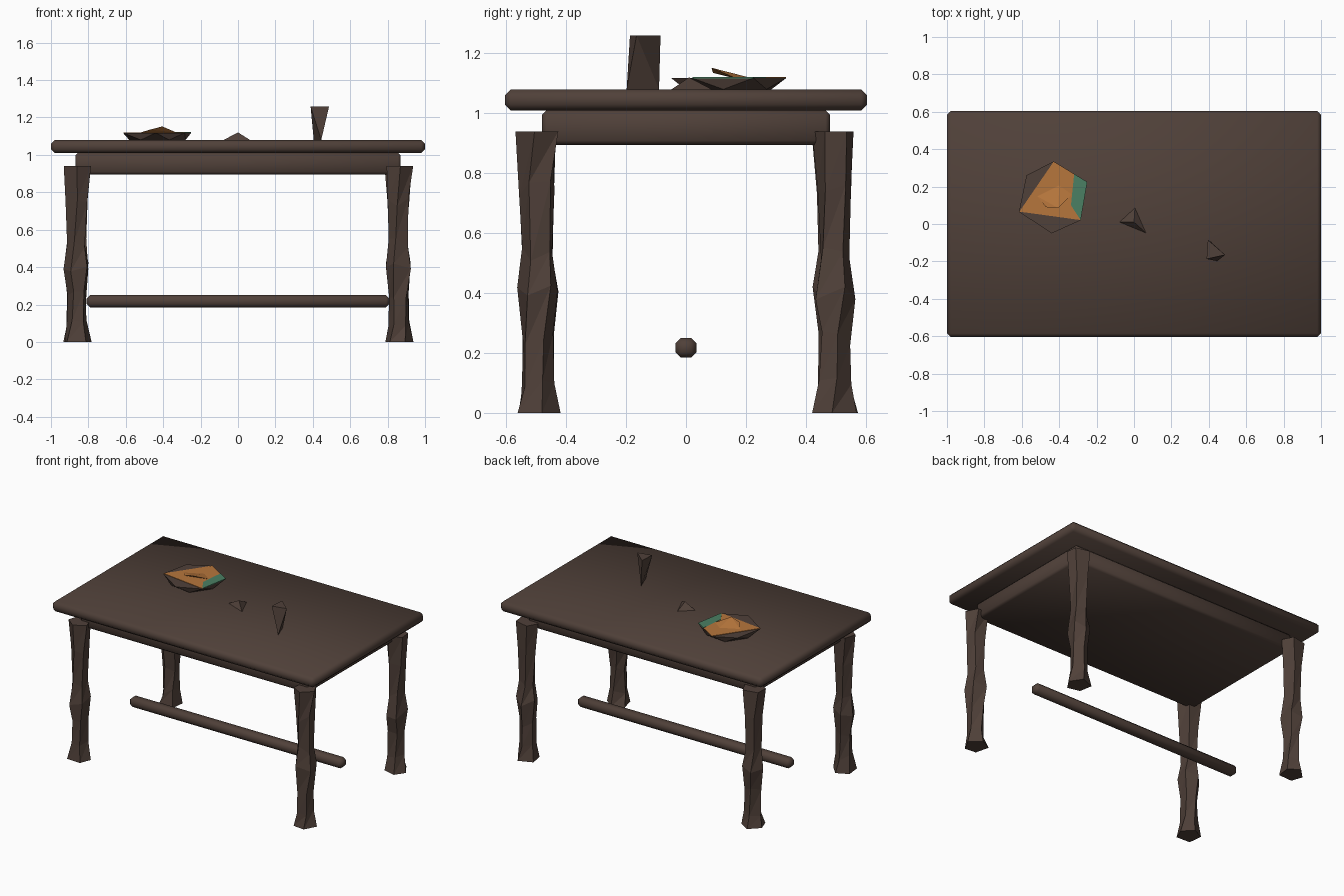
import bpy, bmesh, math, random
from mathutils import Vector

if "Cube" in bpy.data.objects:
    bpy.data.objects.remove(bpy.data.objects["Cube"])

random.seed(4)


def material(name, rgb):
    m = bpy.data.materials.new(name)
    m.diffuse_color = (*rgb, 1)
    m.use_nodes = True
    m.node_tree.nodes["Principled BSDF"].inputs["Base Color"].default_value = m.diffuse_color
    return m


WOOD = material("dark wood", (0.080, 0.052, 0.041))
ORANGE = material("roast orange", (0.47, 0.18, 0.045))
GREEN = material("leaf green", (0.07, 0.215, 0.125))


def finish(name, bm, mat, smooth=False):
    bmesh.ops.recalc_face_normals(bm, faces=bm.faces)
    for f in bm.faces:
        f.smooth = smooth
    me = bpy.data.meshes.new(name)
    bm.to_mesh(me)
    bm.free()
    me.materials.append(mat)
    ob = bpy.data.objects.new(name, me)
    bpy.context.collection.objects.link(ob)
    return ob


def chamfered_box(name, size, z0, z1, bevel):
    bm = bmesh.new()
    bmesh.ops.create_cube(bm, size=1)
    for v in bm.verts:
        v.co = Vector((v.co.x * size[0], v.co.y * size[1],
                       z0 + (v.co.z + 0.5) * (z1 - z0)))
    bmesh.ops.bevel(bm, geom=bm.edges[:], offset=bevel, segments=1,
                    affect='EDGES', profile=0.5)
    return finish(name, bm, WOOD, smooth=True)


def hull(name, points, mat):
    bm = bmesh.new()
    for p in points:
        bm.verts.new(p)
    bmesh.ops.convex_hull(bm, input=bm.verts[:])
    return finish(name, bm, mat)


def slab(name, outline, z0, z1, mat):
    return hull(name, [(x, y, z) for z in (z0, z1) for x, y in outline], mat)


# Table top, apron block and stretcher bar
chamfered_box("table_top", (2.0, 1.21), 1.01, 1.08, 0.02)
chamfered_box("apron", (1.74, 0.96), 0.895, 1.01, 0.014)
chamfered_box("stretcher", (1.62, 0.07), 0.185, 0.25, 0.018)

# Rough, faceted turned legs: height, radius
PROFILE = [(0, .077), (.10, .056), (.25, .054), (.40, .071),
           (.53, .052), (.75, .060), (.94, .075)]
SIDES = 5


def leg(name, cx, cy):
    bm = bmesh.new()
    rings = []
    start = random.uniform(0, math.tau)
    last = len(PROFILE) - 1
    for i, (z, r) in enumerate(PROFILE):
        ring = []
        for k in range(SIDES):
            a = start + i * 0.12 + math.tau * (k + random.uniform(-.12, .12)) / SIDES
            dz = random.uniform(-.025, .025) if 0 < i < last else 0
            rr = r * random.uniform(.97, 1.05)
            ring.append(bm.verts.new((cx + rr * math.cos(a), cy + rr * math.sin(a), z + dz)))
        rings.append(ring)
    for lo, hi in zip(rings, rings[1:]):
        for k in range(SIDES):
            n = (k + 1) % SIDES
            bm.faces.new((lo[k], lo[n], hi[n]))
            bm.faces.new((lo[k], hi[n], hi[k]))
    bm.faces.new(rings[0])
    bm.faces.new(rings[-1])
    finish(name, bm, WOOD)


for sy, row in ((-1, "front"), (1, "back")):
    for sx, side in ((-1, "left"), (1, "right")):
        leg(f"{row}_{side}_leg", sx * 0.86, sy * 0.495)

# Plate: wide rim above a smaller turned base
rim = [(-.43, .335), (-.25, .225), (-.285, .02), (-.44, -.05), (-.615, .065), (-.575, .26)]
base = []
for (x1, y1), (x2, y2) in zip(rim, rim[1:] + rim[:1]):
    mx, my = (x1 + x2) / 2, (y1 + y2) / 2
    base.append((-.43 + (mx + .43) * .92, .145 + (my - .145) * .92))
hull("plate", [(x, y, 1.118) for x, y in rim] + [(x, y, 1.08) for x, y in base], WOOD)

# Food on the plate
slab("food_layer", [(-.43, .333), (-.32, .267), (-.337, .10), (-.285, .021), (-.613, .066)],
     1.117, 1.121, ORANGE)
slab("leaf", [(-.32, .267), (-.25, .224), (-.285, .021), (-.337, .10)],
     1.117, 1.122, GREEN)
hull("food_lump", [(-.52, .15, 1.12), (-.40, .21, 1.12), (-.33, .16, 1.12),
                   (-.47, .09, 1.135), (-.405, .085, 1.152)], ORANGE)

# Small pyramid in the middle and faceted cup
hull("crumb", [(-.077, .01, 1.08), (.005, .086, 1.08), (.064, -.048, 1.08),
               (0, .01, 1.12)], WOOD)
hull("cup", [(.395, -.085, 1.26), (.487, -.165, 1.26), (.388, -.187, 1.26),
             (.445, -.198, 1.08), (.405, -.09, 1.08)], WOOD)
